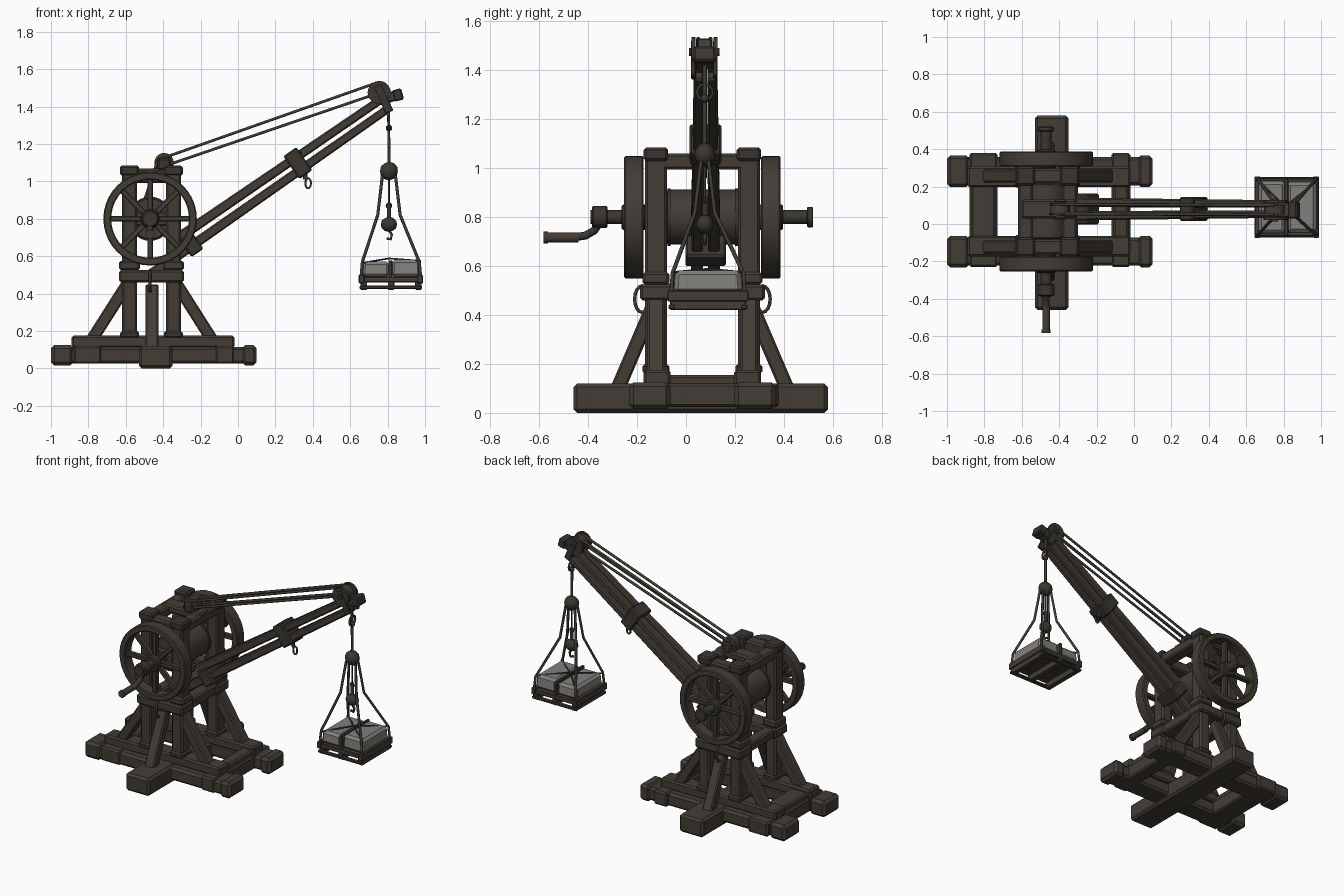
import bpy, bmesh, math
from mathutils import Vector, Matrix

cube = bpy.data.objects.get("Cube")
if cube:
    bpy.data.objects.remove(cube)


def material(name, rgb):
    m = bpy.data.materials.new(name)
    m.use_nodes = True
    m.diffuse_color = (*rgb, 1)
    bsdf = m.node_tree.nodes["Principled BSDF"]
    bsdf.inputs["Base Color"].default_value = (*rgb, 1)
    bsdf.inputs["Roughness"].default_value = 0.9
    return m


WOOD = material("dark wood", (0.055, 0.047, 0.036))
IRON = material("dark iron", (0.042, 0.037, 0.031))
ROPE = material("rope", (0.05, 0.043, 0.035))
SACK = material("grey stone", (0.22, 0.215, 0.205))
MID = 0.067      # centre plane of the frame in y
BOOM_Y = 0.08    # centre plane of the boom in y
AXLE = Vector((-0.47, MID, 0.8))


def finish(name, bm, mat, bevel=0.0, smooth=True):
    bmesh.ops.recalc_face_normals(bm, faces=bm.faces)
    me = bpy.data.meshes.new(name)
    bm.to_mesh(me)
    bm.free()
    ob = bpy.data.objects.new(name, me)
    bpy.context.collection.objects.link(ob)
    me.materials.append(mat)
    if bevel:
        mod = ob.modifiers.new("Bevel", "BEVEL")
        mod.width, mod.segments = bevel, 1
    if smooth:
        bpy.ops.object.select_all(action="DESELECT")
        ob.select_set(True)
        bpy.context.view_layer.objects.active = ob
        bpy.ops.object.shade_smooth_by_angle(angle=math.radians(40))
    return ob


def box(name, x, y, z, mat=WOOD, bevel=0.01, taper=1.0):
    """Box from (min, max) ranges; taper narrows the top."""
    bm = bmesh.new()
    bmesh.ops.create_cube(bm, size=1)
    for v in bm.verts:
        s = taper if v.co.z > 0 else 1
        v.co = [(a + b) / 2 + c * (b - a) * k
                for (a, b), c, k in zip((x, y, z), v.co, (s, s, 1))]
    return finish(name, bm, mat, bevel, False)


def frame(p, q):
    """Matrix at p with local x towards q and local y kept level."""
    d = (q - p).normalized()
    side = Vector((0, 0, 1)).cross(d)
    side = side.normalized() if side.length > 0.01 else Vector((0, 1, 0))
    m = Matrix((d, side, d.cross(side))).transposed().to_4x4()
    m.translation = p
    return m


def beam(name, p, q, w, h, mat=WOOD, bevel=0.008, end=1.0):
    """Timber from p to q, level width w, height h, end scaled."""
    p, q = Vector(p), Vector(q)
    bm = bmesh.new()
    bmesh.ops.create_cube(bm, size=1)
    for v in bm.verts:
        k = end if v.co.x > 0 else 1
        v.co = ((v.co.x + 0.5) * (q - p).length, v.co.y * w * k, v.co.z * h * k)
    bm.transform(frame(p, q))
    return finish(name, bm, mat, bevel, False)


def rod(name, p, q, r, mat=IRON, sides=16, bevel=0.0):
    p, q = Vector(p), Vector(q)
    bm = bmesh.new()
    bmesh.ops.create_cone(bm, cap_ends=True, segments=sides, radius1=r, radius2=r,
                          depth=(q - p).length)
    bm.transform(Matrix.Translation((p + q) / 2) @
                 (q - p).to_track_quat("Z", "Y").to_matrix().to_4x4())
    return finish(name, bm, mat, bevel)


def ball(name, c, r, scale=(1, 1, 1), mat=IRON):
    bm = bmesh.new()
    bmesh.ops.create_icosphere(bm, subdivisions=2, radius=r)
    bm.transform(Matrix.Translation(c) @ Matrix.Diagonal((*scale, 1)))
    return finish(name, bm, mat)


def cable(name, pts, r, mat=ROPE, closed=False):
    cu = bpy.data.curves.new(name, "CURVE")
    cu.dimensions, cu.bevel_depth, cu.bevel_resolution = "3D", r, 1
    cu.use_fill_caps = True
    sp = cu.splines.new("POLY")
    sp.points.add(len(pts) - 1)
    for point, co in zip(sp.points, pts):
        point.co = (*co, 1)
    sp.use_cyclic_u = closed
    ob = bpy.data.objects.new(name, cu)
    bpy.context.collection.objects.link(ob)
    cu.materials.append(mat)


def loop(name, c, r, thick, facing="y", stretch=1.0):
    turns = [i * math.tau / 16 for i in range(16)]
    c = Vector(c)
    side = Vector((1, 0, 0)) if facing == "y" else Vector((0, 1, 0))
    cable(name, [c + side * r * math.cos(t) + Vector((0, 0, r * stretch * math.sin(t)))
                 for t in turns], thick, IRON, True)


def rim(name, c, inner, outer, width, mat=WOOD):
    """Rectangular ring around the y axis."""
    bm = bmesh.new()
    vs = [bm.verts.new((r, y, 0)) for r, y in ((inner, -width / 2), (outer, -width / 2),
                                               (outer, width / 2), (inner, width / 2))]
    edges = [bm.edges.new((vs[i], vs[i - 1])) for i in range(4)]
    bmesh.ops.spin(bm, geom=vs + edges, cent=(0, 0, 0), axis=(0, 1, 0),
                   angle=math.tau, steps=40)
    bmesh.ops.remove_doubles(bm, verts=bm.verts, dist=0.0005)
    bm.transform(Matrix.Translation(c))
    return finish(name, bm, mat, 0.006)


# Sled base: long runners, cross beams and one wide central beam
box("wide_base_beam", (-0.53, -0.35), (-0.46, 0.58), (0, 0.12), bevel=0.015)
for x0, x1 in ((-0.88, -0.73), (-0.12, -0.02)):
    box("cross_beam", (x0, x1), (-0.23, 0.38), (0.025, 0.12))
    box("upper_cross_beam", (x0 + 0.01, x1 - 0.01), (-0.1, 0.24), (0.08, 0.155))

# Both sides of the frame
for s in (-1, 1):
    def across(a, b):
        return tuple(sorted((MID + s * a, MID + s * b)))

    box("base_runner", (-0.99, 0.09), across(0.14, 0.29), (0.025, 0.115), bevel=0.015)
    for x0, x1 in ((-1.0, -0.88), (0.02, 0.1)):
        box("runner_end", (x0, x1), across(0.13, 0.3), (0.015, 0.125), bevel=0.018)
    box("sill", (-0.89, -0.02), across(0.13, 0.24), (0.11, 0.175))
    for x in (-0.58, -0.345):
        box("post", (x - 0.04, x + 0.04), across(0.145, 0.235), (0.15, 1.07))
        box("post_foot", (x - 0.05, x + 0.05), across(0.135, 0.245), (0.16, 0.2), IRON)
        box("post_collar", (x - 0.055, x + 0.055), across(0.135, 0.245), (0.525, 0.575))
    box("middle_rail", (-0.635, -0.29), across(0.125, 0.255), (0.46, 0.525))
    box("top_rail", (-0.61, -0.31), across(0.15, 0.23), (0.99, 1.06))
    for x in (-0.58, -0.345):
        box("post_cap", (x - 0.05, x + 0.05), across(0.14, 0.24), (1.03, 1.085), IRON)
    y = MID + s * 0.19
    beam("rear_brace", (-0.79, y, 0.14), (-0.58, y, 0.47), 0.07, 0.065)
    beam("front_brace", (-0.13, y, 0.14), (-0.34, y, 0.47), 0.07, 0.065)
    beam("side_brace", (-0.46, MID + s * 0.35, 0.09), (-0.46, MID + s * 0.2, 0.44), 0.07, 0.06)
    loop("tie_ring", (-0.47, MID + s * 0.245, 0.465), 0.032, 0.008, "x", 1.7)

    # Spoked hand wheel and its bearing
    hub = AXLE + Vector((0, s * 0.28, 0))
    rim("wheel_rim", hub, 0.208, 0.25, 0.08)
    for i in range(8):
        t = i * math.tau / 8
        d = Vector((math.cos(t), 0, math.sin(t)))
        beam("wheel_spoke", hub + d * 0.03, hub + d * 0.215, 0.035, 0.03, bevel=0.005)
    rod("wheel_hub", hub - Vector((0, 0.05, 0)), hub + Vector((0, 0.05, 0)), 0.052, bevel=0.006)
    box("bearing_block", (-0.6, -0.33), across(0.16, 0.225), (0.76, 0.84))

for x in (-0.58, -0.345):
    box("top_cross_beam", (x - 0.04, x + 0.04), (-0.15, 0.28), (0.995, 1.06))
box("boom_seat", (-0.39, -0.3), (-0.15, 0.28), (0.46, 0.53))
box("rear_tie", (-0.62, -0.54), (-0.15, 0.28), (0.46, 0.52))
box("pulley_bearer", (-0.6, -0.31), (0.03, 0.13), (1.02, 1.07))

# Axle, drum and crank
rod("axle", (-0.47, -0.39, 0.8), (-0.47, 0.51, 0.8), 0.029)
rod("axle_end", (-0.47, 0.495, 0.8), (-0.47, 0.52, 0.8), 0.042, bevel=0.004)
rod("crank_socket", (-0.47, -0.385, 0.8), (-0.47, -0.32, 0.8), 0.045, bevel=0.006)
rod("drum", (-0.47, -0.08, 0.8), (-0.47, 0.21, 0.8), 0.112, WOOD, 28, 0.006)
for y in (-0.075, 0.2):
    rod("drum_hoop", (-0.47, y, 0.8), (-0.47, y + 0.012, 0.8), 0.118, IRON, 28)
cable("crank_arm", [(-0.47, -0.35, 0.785), (-0.47, -0.375, 0.745), (-0.47, -0.41, 0.725),
                    (-0.47, -0.46, 0.717)], 0.019, IRON)
rod("crank_grip", (-0.47, -0.575, 0.717), (-0.47, -0.44, 0.717), 0.02, WOOD)
rod("crank_knob", (-0.47, -0.583, 0.717), (-0.47, -0.565, 0.717), 0.024, WOOD)

# Boom: paired timbers held by clamps
for dy in (-0.036, 0.036):
    y = BOOM_Y + dy
    beam("boom_upper_timber", (-0.33, y, 0.69), (0.79, BOOM_Y + dy * 0.75, 1.455), 0.05, 0.055, end=0.8)
    beam("boom_lower_timber", (-0.47, y, 0.5), (0.79, BOOM_Y + dy * 0.75, 1.38), 0.05, 0.055, end=0.8)
beam("boom_root_clamp", (-0.28, BOOM_Y, 0.64), (-0.215, BOOM_Y, 0.685), 0.165, 0.11, IRON)
beam("boom_middle_clamp", (0.285, BOOM_Y, 1.073), (0.355, BOOM_Y, 1.122), 0.13, 0.15, IRON)
for dy in (-0.05, 0.05):
    box("clamp_lug", (0.29, 0.34), (BOOM_Y + dy - 0.015, BOOM_Y + dy + 0.015), (1.12, 1.165), IRON)
loop("clamp_ring", (0.375, BOOM_Y, 0.99), 0.015, 0.006, "y", 1.8)
rod("clamp_eye", (0.36, BOOM_Y, 1.01), (0.36, BOOM_Y, 1.06), 0.012)

# Boom head with pulley
for dy in (-0.045, 0.045):
    y = BOOM_Y + dy - 0.005
    rod("head_cheek", (0.755, y - 0.008, 1.475), (0.755, y + 0.008, 1.475), 0.062, IRON, 20)
    beam("cheek_strap", (0.745, y, 1.515), (0.81, y, 1.37), 0.018, 0.045, IRON, 0.004)
rod("head_pulley", (0.75, 0.05, 1.475), (0.75, 0.1, 1.475), 0.055, WOOD, 20)
rod("head_pin", (0.755, 0.013, 1.475), (0.755, 0.137, 1.475), 0.016)
beam("boom_tip", (0.74, 0.075, 1.43), (0.865, 0.075, 1.465), 0.08, 0.055)
beam("tip_band", (0.83, 0.075, 1.455), (0.88, 0.075, 1.469), 0.09, 0.062, IRON)

# Rear pulley and stay ropes
rod("rear_pulley", (-0.395, 0.055, 1.1), (-0.395, 0.1, 1.1), 0.052, WOOD, 20)
for y in (0.035, 0.12):
    box("pulley_cheek", (-0.43, -0.36), (y - 0.01, y + 0.01), (1.06, 1.125), IRON)
for dy in (-0.025, 0.025):
    cable("upper_stay_rope", [(-0.4, BOOM_Y + dy, 1.125), (0.75, 0.075 + dy, 1.53)], 0.0085)
    cable("lower_stay_rope", [(-0.37, BOOM_Y + dy, 1.09), (0.73, 0.075 + dy, 1.465)], 0.0085)
    cable("drum_rope", [(-0.43, BOOM_Y + dy, 1.11), (-0.5, BOOM_Y + dy, 0.9)], 0.008)

# Hoist line, load block and hook
LX, LY = 0.807, 0.077
cable("hoist_rope", [(0.805, LY, 1.46), (LX, LY, 1.09)], 0.009)
loop("hoist_ring", (LX, LY, 1.31), 0.032, 0.007, "x")
ball("hoist_knot", (LX, LY, 1.285), 0.018)
ball("load_block", (LX, LY, 1.055), 0.05, (1, 0.85, 1))
ball("hook_block", (LX, LY, 0.77), 0.045, (1, 0.8, 0.9))
rod("hook_shank", (LX, LY, 0.77), (LX, LY, 0.885), 0.011)
loop("hook_eye", (LX, LY, 0.87), 0.013, 0.005)
cable("hook", [(LX, LY, 0.74), (LX + 0.015, LY, 0.715), (LX + 0.01, LY, 0.69),
               (LX - 0.012, LY, 0.695)], 0.008, IRON)
cable("hook_chain", [(LX, LY, 1.01), (LX, LY, 0.88)], 0.006, IRON)

# Pallet, slings and load
PX, PY = 0.817, 0.09
for sx in (-1, 1):
    for sy in (-1, 1):
        cable("sling", [(LX + sx * 0.035, LY + sy * 0.015, 1.03),
                        (LX + sx * 0.06, LY + sy * 0.04, 0.82),
                        (PX + sx * 0.152, PY + sy * 0.145, 0.57),
                        (PX + sx * 0.16, PY + sy * 0.15, 0.48)], 0.0085)
    box("pallet_edge", tuple(sorted((PX + sx * 0.172, PX + sx * 0.142))), (-0.075, 0.255), (0.455, 0.5), bevel=0.004)
for i in range(5):
    y = -0.065 + i * 0.064
    box("pallet_board", (0.65, 0.985), (y, y + 0.054), (0.46, 0.49), bevel=0.004)
for i in range(3):
    x = 0.655 + i * 0.146
    box("pallet_block", (x, x + 0.035), (-0.065, 0.245), (0.42, 0.465), bevel=0.004)
for y in (-0.072, 0.225):
    box("pallet_runner", (0.65, 0.985), (y, y + 0.027), (0.425, 0.442), bevel=0.004)
box("load_left", (0.662, 0.812), (-0.055, 0.235), (0.49, 0.572), SACK, 0.016, 0.95)
box("load_right", (0.818, 0.978), (-0.05, 0.23), (0.49, 0.582), SACK, 0.016, 0.95)
for sy in (-1, 1):
    cable("load_lashing", [(0.67, PY + sy * 0.14, 0.565), (LX, PY, 0.588),
                           (0.975, PY - sy * 0.14, 0.575)], 0.005)
box("load_strap", (0.805, 0.825), (-0.062, 0.242), (0.48, 0.578), ROPE, 0.003)
